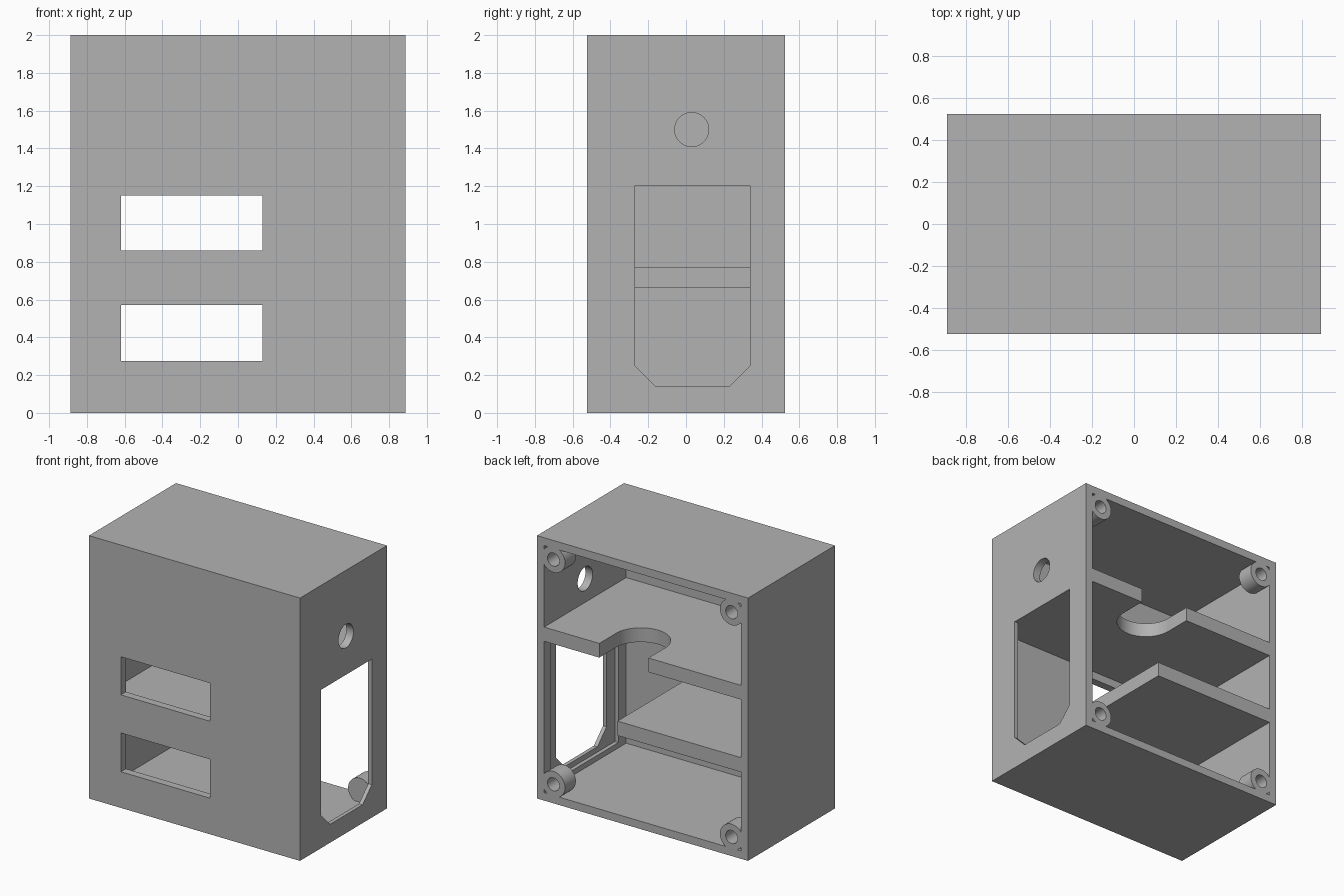
import bpy, bmesh, math
from mathutils import Vector

old = bpy.data.objects.get("Cube")
if old:
    bpy.data.objects.remove(old, do_unlink=True)

grey = bpy.data.materials.new("plain grey")
grey.use_nodes = True
grey.diffuse_color = (0.45, 0.45, 0.45, 1)
grey.node_tree.nodes["Principled BSDF"].inputs["Base Color"].default_value = (0.45, 0.45, 0.45, 1)

W, D, H = 0.888, 0.523, 2.0   # half width, half depth, height
T = 0.06                      # wall thickness
IN = W - T                    # inner side wall


def prism(name, outline, axis, lo, hi):
    """Extrude a 2D outline along an axis; remaining axes keep x, y, z order."""
    def place(p, t):
        c = list(p)
        c.insert("xyz".index(axis), t)
        return Vector(c)
    bm = bmesh.new()
    face = bm.faces.new([bm.verts.new(place(p, lo)) for p in outline])
    ext = bmesh.ops.extrude_face_region(bm, geom=[face])
    move = place((0, 0), hi - lo)
    bmesh.ops.translate(bm, vec=move, verts=[v for v in ext["geom"] if isinstance(v, bmesh.types.BMVert)])
    bmesh.ops.recalc_face_normals(bm, faces=bm.faces)
    mesh = bpy.data.meshes.new(name)
    bm.to_mesh(mesh)
    bm.free()
    mesh.materials.append(grey)
    obj = bpy.data.objects.new(name, mesh)
    bpy.context.collection.objects.link(obj)
    return obj


def box(name, x0, x1, y0, y1, z0, z1):
    return prism(name, [(x0, y0), (x1, y0), (x1, y1), (x0, y1)], "z", z0, z1)


def arc(cx, cy, r, start=0, end=360, n=40):
    count = n if end - start == 360 else n + 1
    angles = [math.radians(start + (end - start) * i / n) for i in range(count)]
    return [(cx + r * math.cos(a), cy + r * math.sin(a)) for a in angles]


def combine(target, tool, operation):
    mod = target.modifiers.new(tool.name, "BOOLEAN")
    mod.operation = operation
    mod.solver = "EXACT"
    mod.object = tool
    bpy.context.view_layer.objects.active = target
    bpy.ops.object.modifier_apply(modifier=mod.name)
    bpy.data.objects.remove(tool, do_unlink=True)


# Shell, open at the back
case = box("case", -W, W, -D, D, 0, H)
combine(case, box("cavity", -IN, IN, -D + T, D + 0.1, T, H - T), "DIFFERENCE")

# Side opening with chamfered lower corners and a shallow seat inside
combine(case, box("seat", 0.75, W - 0.03, -0.37, 0.44, 0.10, 1.21), "DIFFERENCE")
opening = [(-0.27, 1.205), (-0.27, 0.25), (-0.16, 0.14), (0.23, 0.14), (0.34, 0.25), (0.34, 1.205)]
combine(case, prism("side_opening", opening, "x", 0.75, 1), "DIFFERENCE")
combine(case, prism("cable_hole", arc(0.03, 1.5, 0.09), "x", 0.75, 1), "DIFFERENCE")

# Front slots
for z0, z1 in ((0.275, 0.57), (0.86, 1.15)):
    combine(case, box("front_slot", -0.62, 0.13, -1, -0.4, z0, z1), "DIFFERENCE")

# Shelves, the upper one with a rounded notch at the back
lap = 0.02
front = -D + T - lap
combine(case, box("middle_shelf", -IN - lap, 0.211, front, D, 0.66, 0.77), "UNION")
notch = [(0.364, D)] + arc(0.157, 0.32, 0.207, -180, 0)[::-1] + [(-0.05, D)]
upper = [(-IN - lap, D), (-IN - lap, front), (IN + lap, front), (IN + lap, D)] + notch
combine(case, prism("upper_shelf", upper, "z", 1.212, 1.32), "UNION")

# Corner screw bosses with blind holes
corners = [(x, z) for x in (-0.75, 0.75) for z in (0.145, H - 0.145)]
for x, z in corners:
    combine(case, prism("boss", arc(x, z, 0.098), "y", D - 0.13, D), "UNION")
for x, z in corners:
    combine(case, prism("screw_hole", arc(x, z, 0.05), "y", D - 0.11, D + 0.1), "DIFFERENCE")

bpy.ops.object.select_all(action="DESELECT")
case.select_set(True)
bpy.context.view_layer.objects.active = case
bpy.ops.object.shade_smooth_by_angle(angle=math.radians(30))
